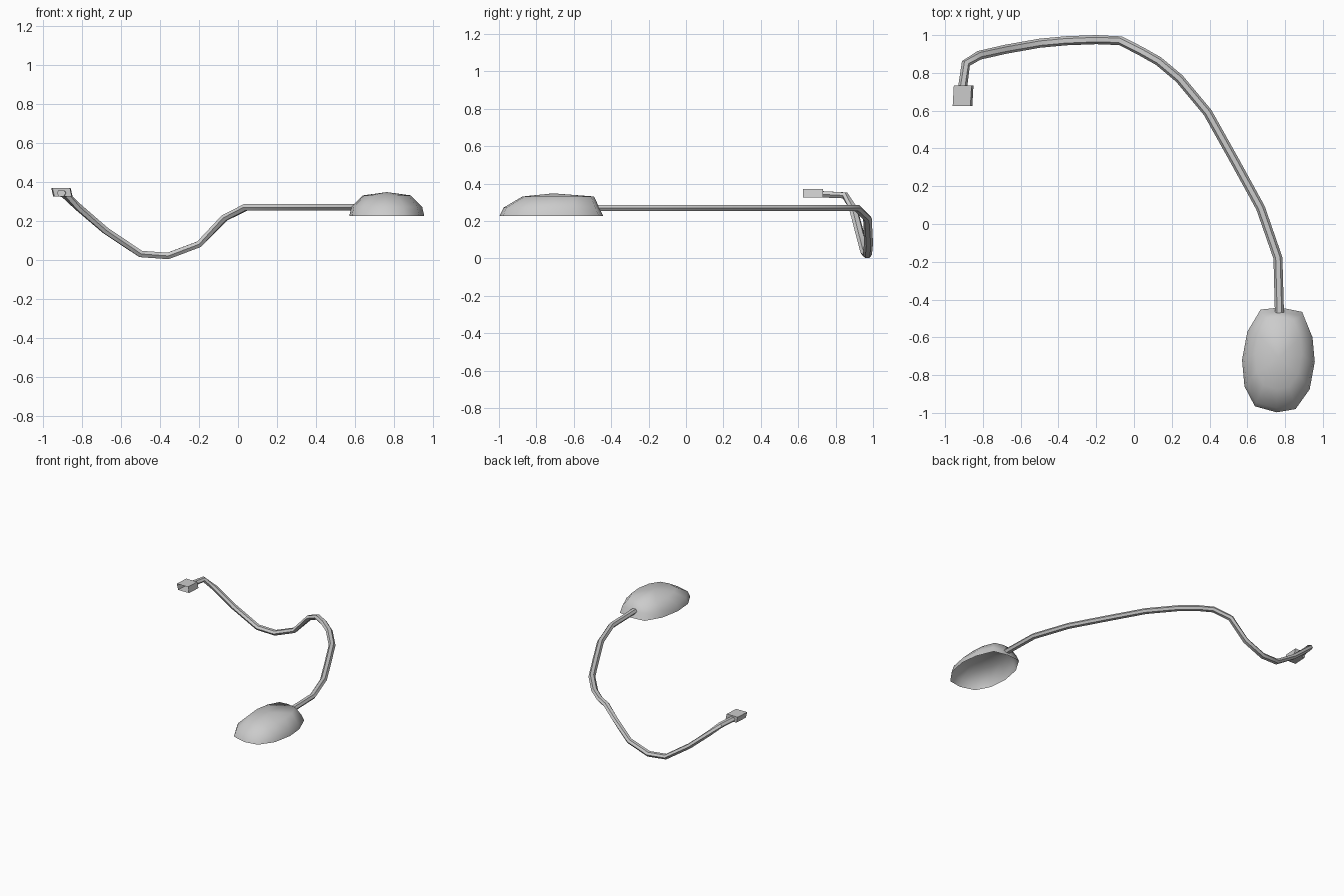
import bpy, bmesh, math
from mathutils import Vector

if "Cube" in bpy.data.objects:
    bpy.data.objects.remove(bpy.data.objects["Cube"])


def finish(name, bm, angle):
    bmesh.ops.recalc_face_normals(bm, faces=bm.faces)
    mesh = bpy.data.meshes.new(name)
    bm.to_mesh(mesh)
    bm.free()
    obj = bpy.data.objects.new(name, mesh)
    bpy.context.collection.objects.link(obj)
    bpy.ops.object.select_all(action='DESELECT')
    bpy.context.view_layer.objects.active = obj
    obj.select_set(True)
    bpy.ops.object.shade_smooth_by_angle(angle=math.radians(angle))
    return obj


def bridge(bm, rings):
    for a, b in zip(rings, rings[1:]):
        n = len(a)
        for i in range(n):
            j = (i + 1) % n
            bm.faces.new((a[i], a[j], b[j], b[i]))


# Mouse shell: open-bottomed dome of shrinking outline rings
outline = [(.67, -.453), (.775, -.442), (.89, -.465), (.945, -.60), (.957, -.73),
           (.93, -.875), (.855, -.98), (.755, -.997), (.64, -.965), (.585, -.86),
           (.572, -.72), (.60, -.57)]
cx, cy = .765, -.715
bm = bmesh.new()
rings = []
for sx, sy, y0, z in ((1, 1, cy, .226), (.945, .92, cy, .272), (.64, .69, -.68, .331)):
    rings.append([bm.verts.new((cx + (x - cx) * sx, y0 + (y - cy) * sy, z))
                  for x, y in outline])
bridge(bm, rings)
apex = bm.verts.new((cx, -.71, .348))
top = rings[-1]
for i in range(len(top)):
    bm.faces.new((top[i], top[(i + 1) % len(top)], apex))
finish("mouse_shell", bm, 60)

# Cable: flattened hexagon swept along a drooping path
path = [Vector(p) for p in (
    (-.908, .72, .343), (-.89, .85, .337), (-.82, .893, .27), (-.68, .925, .15),
    (-.50, .957, .03), (-.36, .97, .02), (-.20, .976, .08), (-.07, .97, .215),
    (.04, .913, .27), (.13, .862, .27), (.24, .77, .27), (.39, .59, .27),
    (.53, .34, .27), (.67, .085, .27), (.762, -.18, .27), (.77, -.47, .27))]
bm = bmesh.new()
rings = []
for i, p in enumerate(path):
    before = (p - path[max(i - 1, 0)]).normalized()
    after = (path[min(i + 1, len(path) - 1)] - p).normalized()
    t = (before + after).normalized()
    side = t.cross(Vector((0, 0, 1))).normalized()
    up = side.cross(t)
    rings.append([bm.verts.new(p + side * .024 * math.cos(k * math.pi / 3)
                               + up * .0195 * math.sin(k * math.pi / 3))
                  for k in range(6)])
bridge(bm, rings)
bm.faces.new(rings[0])
bm.faces.new(rings[-1])
finish("cable", bm, 40)

# Plug: slightly skewed box, open at the front
section = [(-.957, .37), (-.863, .37), (-.853, .325), (-.946, .325)]
bm = bmesh.new()
rings = [[bm.verts.new((x + dx, y, z)) for x, z in section]
         for y, dx in ((.625, -.003), (.732, .003))]
bridge(bm, rings)
bm.faces.new(rings[1])
finish("plug", bm, 30)
